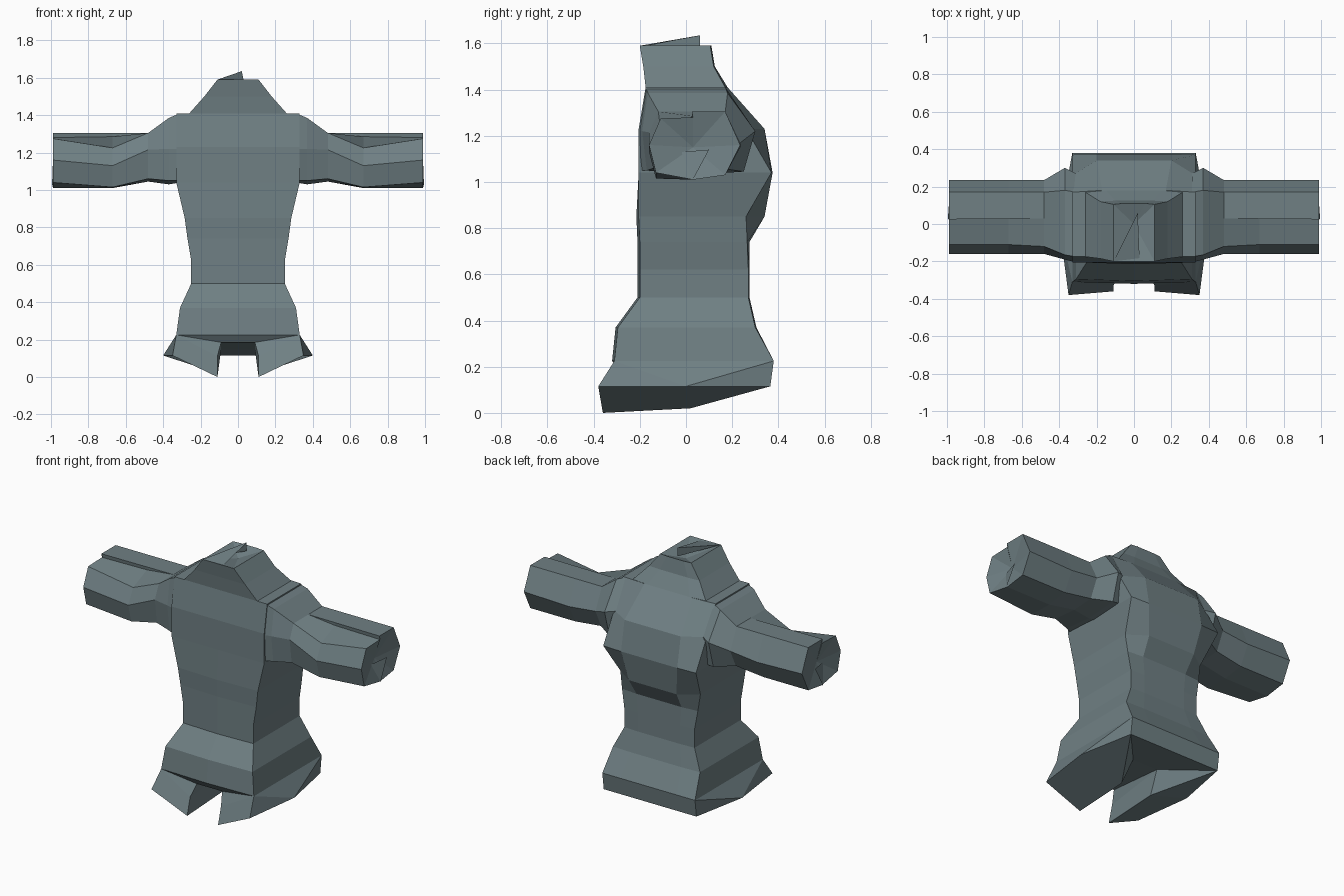
import bpy
import bmesh

cube = bpy.data.objects.get("Cube")
if cube:
    bpy.data.objects.remove(cube, do_unlink=True)

cloth = bpy.data.materials.new("slate_cloth")
cloth.use_nodes = True
COLOUR = (0.16, 0.215, 0.23, 1)
cloth.diffuse_color = COLOUR
cloth.node_tree.nodes["Principled BSDF"].inputs["Base Color"].default_value = COLOUR


def finish(name, bm, mirror=False):
    """Turn a bmesh into a flat-shaded object, optionally mirrored across x."""
    bmesh.ops.remove_doubles(bm, verts=bm.verts, dist=0.0005)
    bmesh.ops.recalc_face_normals(bm, faces=bm.faces)
    mesh = bpy.data.meshes.new(name)
    bm.to_mesh(mesh)
    bm.free()
    mesh.materials.append(cloth)
    obj = bpy.data.objects.new(name, mesh)
    bpy.context.collection.objects.link(obj)
    if mirror:
        obj.modifiers.new("mirror", 'MIRROR').use_axis[0] = True
    return obj


def loft(bm, rings):
    """Bridge closed rings having equal point counts."""
    loops = [[bm.verts.new(p) for p in ring] for ring in rings]
    for low, high in zip(loops, loops[1:]):
        for i in range(len(low)):
            j = (i + 1) % len(low)
            bm.faces.new((low[i], low[j], high[j], high[i]))
    return loops


def fan(bm, loop, centre):
    """Close a loop with triangles to a sunken centre."""
    c = bm.verts.new(centre)
    for i, v in enumerate(loop):
        bm.faces.new((v, loop[(i + 1) % len(loop)], c))


# Torso: height, half width, front y, side-back y, back y, back half width
PROFILE = [
    (0.225, 0.33, -0.31, 0.38, 0.38, 0.20),
    (0.37, 0.31, -0.295, 0.30, 0.305, 0.18),
    (0.50, 0.25, -0.20, 0.27, 0.275, 0.15),
    (0.62, 0.25, -0.20, 0.27, 0.275, 0.15),
    (0.74, 0.27, -0.20, 0.265, 0.275, 0.16),
    (0.85, 0.285, -0.205, 0.26, 0.34, 0.17),
    (1.04, 0.33, -0.205, 0.37, 0.375, 0.20),
    (1.23, 0.33, -0.205, 0.26, 0.34, 0.20),
    (1.41, 0.33, -0.175, 0.17, 0.18, 0.17),
    (1.41, 0.26, -0.175, 0.17, 0.18, 0.15),
    (1.50, 0.18, -0.185, 0.12, 0.125, 0.10),
    (1.59, 0.11, -0.20, 0.105, 0.11, 0.06),
]
bm = bmesh.new()
rings = []
for z, w, front, side, back, bw in PROFILE:
    seam = front - 0.01 if z < 1 else front
    rings.append([(0, seam, z), (w, front, z), (w, side, z), (bw, back, z),
                  (-bw, back, z), (-w, side, z), (-w, front, z)])
loops = loft(bm, rings)
fan(bm, loops[-1], (0, 0, 1.55))
finish("torso", bm)

# Folded scrap of cloth standing in the neck opening
bm = bmesh.new()
a, b, c, d = [bm.verts.new(p) for p in
              ((-0.11, -0.2, 1.59), (0.02, 0.06, 1.635), (0.02, 0.06, 1.58), (0.03, -0.19, 1.585))]
bm.faces.new((a, b, c))
bm.faces.new((a, b, d))
finish("neck_fold", bm)

# Sleeves: (y, z) sections from shoulder to cuff, with a raised fold on top
SLEEVE = [
    (0.31, [(-0.175, 1.41), (0.03, 1.41), (0.03, 1.41), (0.17, 1.41), (0.27, 1.23),
            (0.25, 1.05), (0.03, 1.04), (-0.2, 1.05), (-0.205, 1.22)]),
    (0.37, [(-0.165, 1.385), (0.03, 1.385), (0.03, 1.385), (0.18, 1.385), (0.30, 1.22),
            (0.25, 1.045), (0.03, 1.03), (-0.17, 1.05), (-0.19, 1.22)]),
    (0.48, [(-0.12, 1.305), (0.03, 1.305), (0.03, 1.305), (0.17, 1.305), (0.235, 1.17),
            (0.18, 1.055), (0.03, 1.045), (-0.14, 1.06), (-0.16, 1.215)]),
    (0.67, [(-0.11, 1.225), (0.03, 1.285), (0.028, 1.305), (0.17, 1.305), (0.235, 1.15),
            (0.17, 1.03), (0.03, 1.01), (-0.13, 1.015), (-0.16, 1.13)]),
    (0.99, [(-0.11, 1.275), (0.03, 1.28), (0.025, 1.305), (0.17, 1.305), (0.235, 1.16),
            (0.17, 1.03), (0.03, 1.01), (-0.13, 1.04), (-0.16, 1.16)]),
]
bm = bmesh.new()
loops = loft(bm, [[(x, y, z) for y, z in pts] for x, pts in SLEEVE])
fan(bm, loops[-1], (0.95, 0.03, 1.15))
# Loose corner inside the cuff
flap = [bm.verts.new(p) for p in ((0.995, 0.03, 1.01), (0.99, 0.1, 1.14), (0.96, -0.02, 1.13))]
bm.faces.new(flap)
finish("sleeves", bm, mirror=True)

# Hem with two pointed front flaps; one half, mirrored
P = {
    "hip": (0.33, -0.31, 0.225), "seat": (0.33, 0.38, 0.225),
    "front": (0.35, -0.38, 0.115), "side": (0.40, 0.0, 0.115), "back": (0.33, 0.365, 0.115),
    "tip": (0.11, -0.36, 0.0), "heel": (0.11, 0.02, 0.02),
    "notch": (0.11, -0.33, 0.11), "arch": (0.09, -0.29, 0.185), "roof": (0.09, 0.1, 0.15),
    "mid_hip": (0, -0.32, 0.225), "mid_seat": (0, 0.38, 0.225), "mid_back": (0, 0.365, 0.115),
    "mid_arch": (0, -0.29, 0.185), "mid_roof": (0, 0.1, 0.15),
}
FACES = [
    "hip front tip notch", "hip front side", "hip side seat", "seat side back",
    "front side heel tip", "side back heel", "seat back mid_back mid_seat",
    "hip notch arch", "hip arch mid_arch mid_hip", "tip heel roof notch", "notch roof arch",
    "arch roof mid_roof mid_arch", "back heel roof", "back roof mid_roof mid_back",
]
bm = bmesh.new()
verts = {key: bm.verts.new(co) for key, co in P.items()}
for face in FACES:
    bm.faces.new([verts[key] for key in face.split()])
finish("hem", bm, mirror=True)
